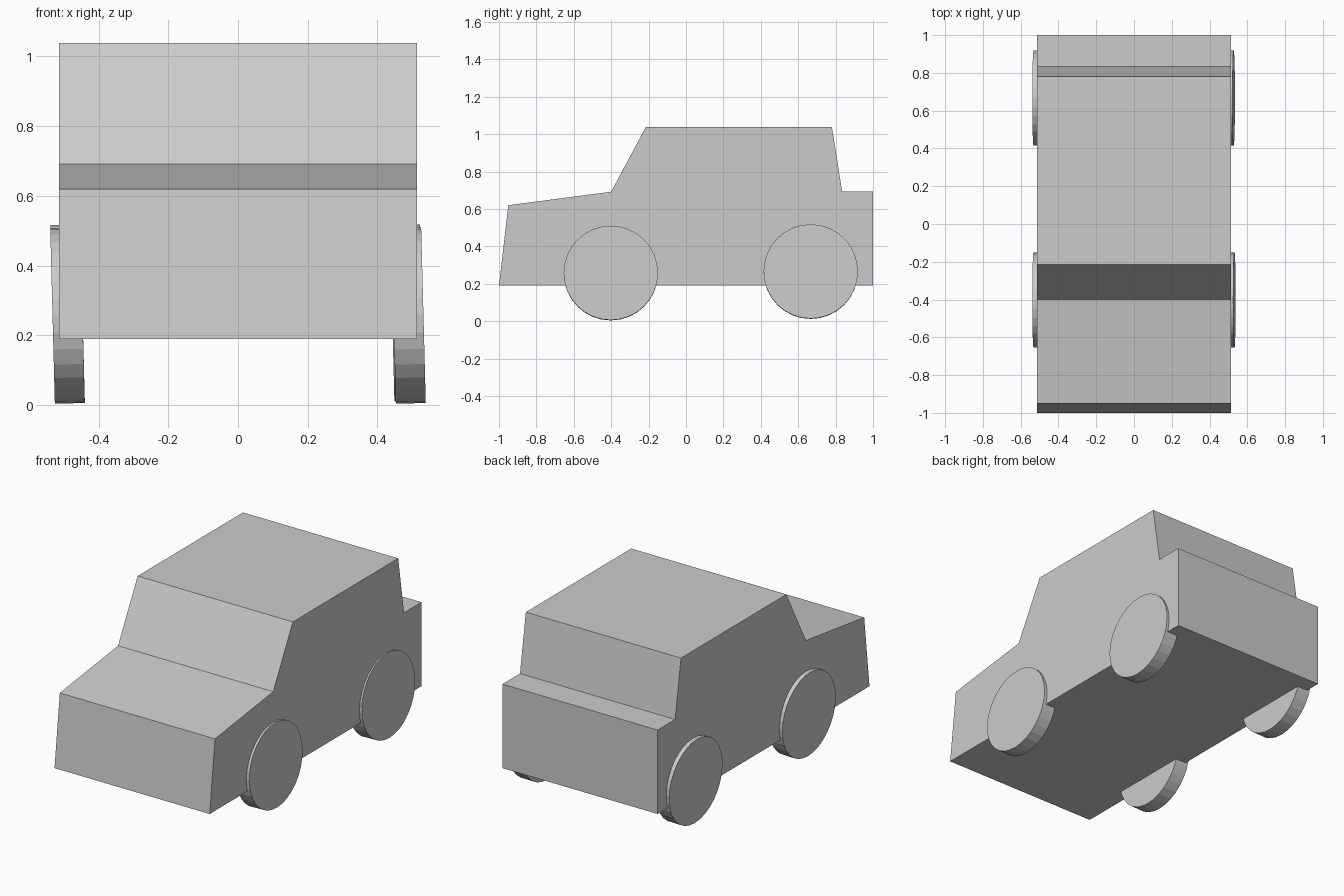
import bpy, bmesh, math

if "Cube" in bpy.data.objects:
    bpy.data.objects.remove(bpy.data.objects["Cube"])

# Car body: side profile (y, z) extruded across the width
HALF_WIDTH = 0.513
profile = [(-1, 0.19), (-0.95, 0.62), (-0.40, 0.692), (-0.215, 1.038),
           (0.78, 1.038), (0.835, 0.692), (1, 0.692), (1, 0.19)]
bm = bmesh.new()
side = bm.faces.new([bm.verts.new((-HALF_WIDTH, y, z)) for y, z in profile])
ext = bmesh.ops.extrude_face_region(bm, geom=[side])
verts = [v for v in ext["geom"] if isinstance(v, bmesh.types.BMVert)]
bmesh.ops.translate(bm, verts=verts, vec=(2 * HALF_WIDTH, 0, 0))
bmesh.ops.recalc_face_normals(bm, faces=bm.faces)
mesh = bpy.data.meshes.new("body")
bm.to_mesh(mesh)
bm.free()
bpy.context.collection.objects.link(bpy.data.objects.new("body", mesh))


# Wheels: flat-shaded discs with a slight axle tilt
def wheel(name, x, y, z):
    bpy.ops.mesh.primitive_cylinder_add(
        vertices=32, radius=0.252, depth=0.086, location=(x, y, z),
        rotation=(0, math.radians(90 - 1.5), 0))
    bpy.context.object.name = name


for end, y, z, right_x in (("front", -0.402, 0.257, 0.489), ("rear", 0.667, 0.265, 0.485)):
    wheel(end + "_right_wheel", right_x, y, z)
    wheel(end + "_left_wheel", -0.489, y, z)
